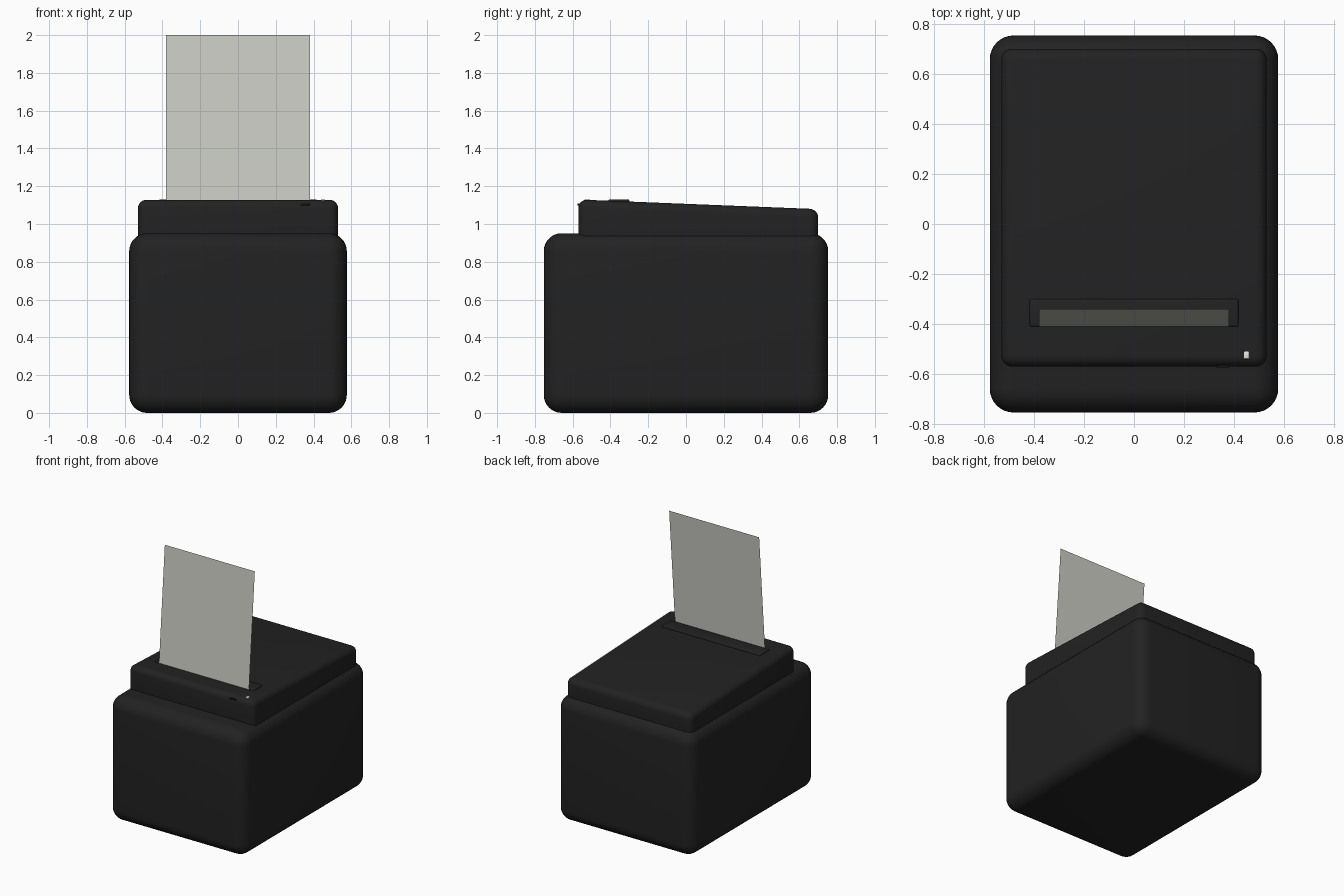
import bpy, bmesh, math

if "Cube" in bpy.data.objects:
    bpy.data.objects.remove(bpy.data.objects["Cube"])


def material(name, rgb):
    m = bpy.data.materials.new(name)
    m.diffuse_color = (*rgb, 1)
    m.use_nodes = True
    m.node_tree.nodes["Principled BSDF"].inputs["Base Color"].default_value = m.diffuse_color
    return m


BLACK = material("matte_black", (0.016, 0.016, 0.016))
PAPER = material("paper_white", (0.61, 0.61, 0.56))
WHITE = material("indicator_white", (0.82, 0.82, 0.8))
DARK = material("button_black", (0.008, 0.008, 0.008))


def add(name, bm, mat):
    me = bpy.data.meshes.new(name)
    bm.to_mesh(me)
    bm.free()
    ob = bpy.data.objects.new(name, me)
    bpy.context.collection.objects.link(ob)
    me.materials.append(mat)
    return ob


def rounded_box(name, x, y, z, radius, mat, segments=6, top=None):
    """Box from (min, max) ranges; top(y) optionally slopes the upper face."""
    bm = bmesh.new()
    bmesh.ops.create_cube(bm, size=1)
    for v in bm.verts:
        px, py, pz = (r[0] if c < 0 else r[1] for c, r in zip(v.co, (x, y, z)))
        if v.co.z > 0 and top:
            pz = top(py)
        v.co = (px, py, pz)
    ob = add(name, bm, mat)
    b = ob.modifiers.new("round", 'BEVEL')
    b.width, b.segments, b.limit_method = radius, segments, 'NONE'
    bpy.context.view_layer.objects.active = ob
    ob.select_set(True)
    bpy.ops.object.modifier_apply(modifier="round")
    bpy.ops.object.shade_smooth_by_angle(angle=math.radians(35))
    ob.select_set(False)
    return ob


def lid_top(y):
    return 1.128 - 0.04 * (y + 0.53)


# main housing
rounded_box("housing", (-0.576, 0.576), (-0.753, 0.753), (0, 0.951), 0.095, BLACK, 8)

# lid with a top that falls gently to the back
rounded_box("lid", (-0.53, 0.53), (-0.57, 0.70), (0.87, 1.1), 0.045, BLACK, 6, lid_top)

# raised paper slot surround
rounded_box("slot_surround", (-0.417, 0.417), (-0.41, -0.30), (1.09, 1.131), 0.008, BLACK, 3)

# sheet leaning slightly backwards
bm = bmesh.new()
bm.faces.new([bm.verts.new(p) for p in (
    (-0.38, -0.412, 1.10), (0.38, -0.412, 1.10), (0.38, -0.34, 2.0), (-0.38, -0.34, 2.0))])
add("paper_sheet", bm, PAPER)

# indicator light and front button
rounded_box("indicator_light", (0.438, 0.462), (-0.54, -0.508), (1.10, 1.131), 0.006, WHITE, 2)
rounded_box("front_button", (0.33, 0.38), (-0.574, -0.55), (1.098, 1.109), 0.003, DARK, 2)
